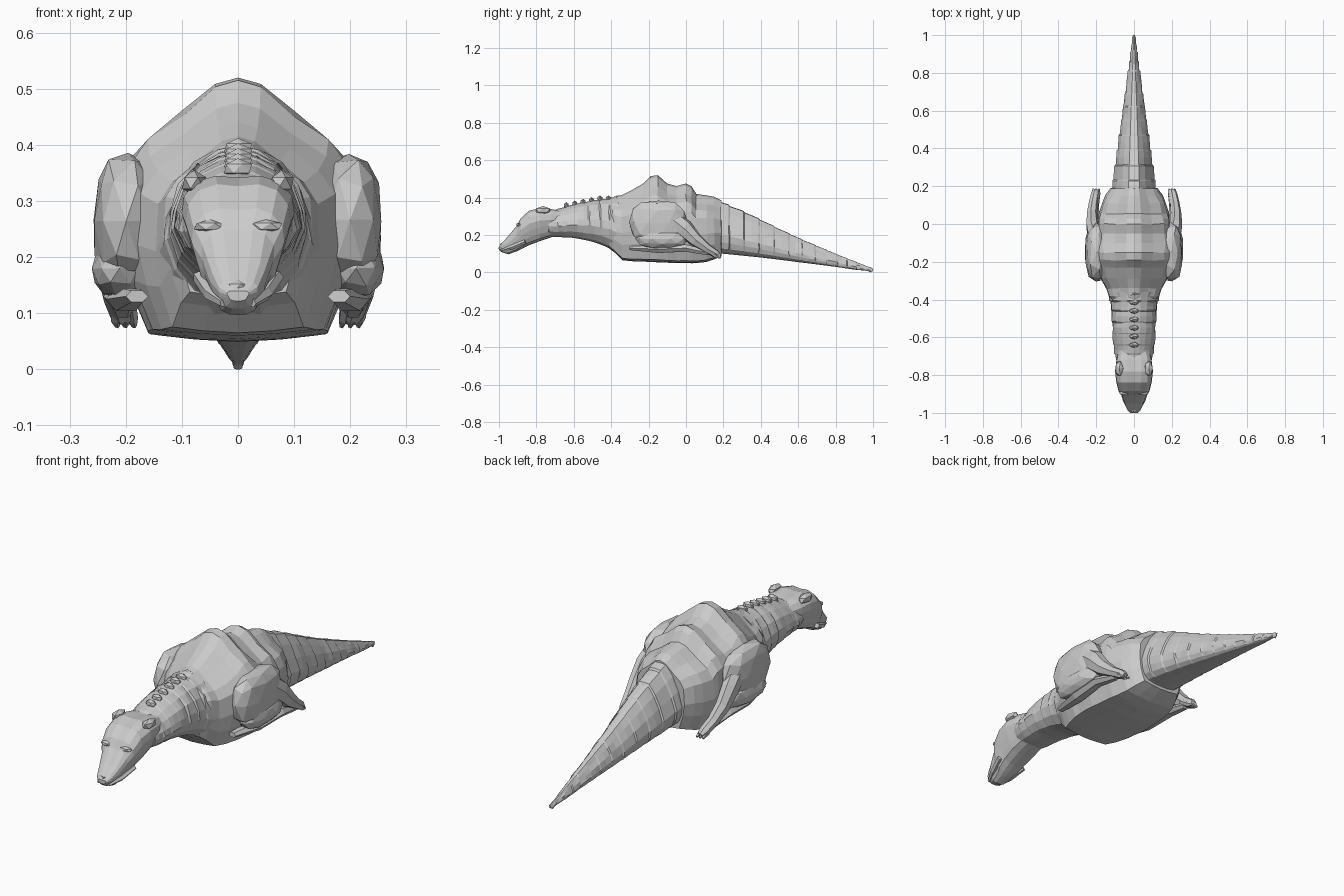
import bpy, bmesh, random
from mathutils import Vector
random.seed(4)

# Half cross-sections as (fraction of half width, fraction of height), top to bottom
BODY = [(0, 1), (.2, .975), (.5, .87), (.8, .77), (.97, .66), (1, .42), (.95, .24), (.78, .03), (.4, .01), (0, 0)]
NECK = [(0, 1), (.28, .97), (.56, .89), (.82, .74), (.97, .54), (1, .38), (.87, .19), (.62, .05), (.3, 0), (0, 0)]
TAIL = [(0, 1), (.25, .99), (.55, .82), (.82, .6), (1, .36), (.96, .22), (.85, .1), (.65, .03), (.3, 0), (0, 0)]
HEAD = [(0, .98), (.4, 1), (.75, .94), (.97, .8), (1, .62), (.9, .42), (.76, .22), (.6, .08), (.3, .01), (0, 0)]


def finish(name, bm):
    bmesh.ops.recalc_face_normals(bm, faces=bm.faces)
    me = bpy.data.meshes.new(name)
    bm.to_mesh(me)
    bm.free()
    ob = bpy.data.objects.new(name, me)
    bpy.context.collection.objects.link(ob)
    return ob


def skin(bm, rings):
    n = len(rings[0])
    for a, b in zip(rings, rings[1:]):
        for i in range(n):
            bm.faces.new((a[i], a[(i + 1) % n], b[(i + 1) % n], b[i]))
    bm.faces.new(rings[0])
    bm.faces.new(rings[-1])


def loft(name, rows, shape, jitter=0.0):
    """rows: (y, half width, top, bottom)"""
    bm = bmesh.new()
    rings = []
    for y, w, top, bot in rows:
        half = []
        for u, v in shape:
            j = random.uniform(-jitter, jitter) if 0 < u and .1 < v < .95 else 0
            half.append((u * w + j, y + j, bot + v * (top - bot) + j * .5))
        pts = half + [(-x, yy, z) for x, yy, z in half[-2:0:-1]]
        rings.append([bm.verts.new(p) for p in pts])
    skin(bm, rings)
    return finish(name, bm)


def banded(rows, cuts, grow):
    """Sample rows at the cuts, flaring the end of every band to make overlapping plates"""
    def at(y):
        for a, b in zip(rows, rows[1:]):
            if a[0] <= y <= b[0]:
                t = (y - a[0]) / (b[0] - a[0])
                return [p + (q - p) * t for p, q in zip(a, b)]
        return list(rows[-1])
    out = []
    for a, b in zip(cuts, cuts[1:]):
        for y, s in ((a + .004, 1 - grow), ((a + b) / 2, 1), (b - .002, 1 + grow)):
            _, w, t, bo = at(y)
            m, h = (t + bo) / 2, (t - bo) / 2
            out.append((y, w * s, m + h * s, m - h))
    return out


def lump(name, loc, size, power=1.0, sub=2, jitter=0.0):
    bm = bmesh.new()
    bmesh.ops.create_icosphere(bm, subdivisions=sub, radius=1)
    for v in bm.verts:
        c = [(abs(k) ** power) * (1 if k > 0 else -1) for k in v.co]
        v.co = Vector(loc) + Vector([c[i] * size[i] + random.uniform(-jitter, jitter) for i in range(3)])
    return finish(name, bm)


def tube(name, path, sides=7):
    """path: (x, y, z, x radius, cross radius)"""
    from math import cos, sin, tau
    bm = bmesh.new()
    rings = []
    for k, p in enumerate(path):
        a, b = path[max(k - 1, 0)], path[min(k + 1, len(path) - 1)]
        d = (Vector(b[:3]) - Vector(a[:3])).normalized()
        side = Vector((1, 0, 0))
        side = (side - d * side.dot(d)).normalized()
        up = d.cross(side)
        rings.append([bm.verts.new(Vector(p[:3]) + side * p[3] * cos(tau * i / sides) + up * p[4] * sin(tau * i / sides))
                      for i in range(sides)])
    skin(bm, rings)
    return finish(name, bm)


# Torso with humped back and flat belly
loft("torso", [(-.41, .11, .395, .13), (-.385, .13, .405, .11), (-.34, .15, .415, .065), (-.29, .175, .44, .06),
               (-.23, .195, .475, .058), (-.19, .2, .515, .056), (-.15, .205, .52, .054), (-.1, .205, .475, .052),
               (-.05, .2, .462, .05), (0, .195, .476, .05), (.03, .19, .46, .049), (.055, .185, .42, .05),
               (.11, .168, .412, .056), (.15, .15, .405, .07), (.19, .125, .385, .085)], BODY, .005)

# Neck with overlapping skin bands
neck = [(-.74, .085, .325, .195), (-.7, .1, .335, .19), (-.6, .112, .365, .185), (-.5, .116, .385, .165),
        (-.42, .123, .395, .135), (-.36, .14, .405, .09)]
loft("neck", banded(neck, [-.74, -.69, -.64, -.58, -.52, -.46, -.41, -.36], -.015), NECK, .003)
for i in range(7):
    y = -.64 + i * .045
    lump("neck_crest", (0, y, .358 + .036 * min(1, i / 4)), (.028, .015, .018), 1, 1)

# Tail with overlapping plates
tail = [(.17, .118, .385, .1), (.2, .114, .372, .1), (.3, .102, .33, .09), (.4, .088, .282, .08), (.5, .074, .232, .068),
        (.6, .06, .185, .055), (.7, .046, .142, .043), (.8, .032, .1, .03), (.9, .019, .06, .015), (1, .006, .02, .006)]
loft("tail", banded(tail, [.17, .23, .31, .39, .47, .55, .62, .69, .75, .81, .86, .91, .95, .975], .025)
     + [(.985, .009, .028, .0), (1, .004, .02, .008)], TAIL, .002)

# Wedge-shaped head
loft("head", [(-.67, .08, .33, .2), (-.72, .095, .338, .188), (-.78, .1, .345, .168), (-.84, .092, .33, .145),
              (-.885, .082, .287, .122), (-.905, .066, .25, .113), (-.95, .05, .195, .097),
              (-.985, .035, .157, .108), (-1, .02, .14, .122)], HEAD, .002)
lump("nose", (0, -.982, .146), (.022, .016, .014), 1, 1)

for s, tag in ((1, "right"), (-1, "left")):
    # Ears, brows and jaw
    lump(tag + "_ear", (s * .078, -.765, .332), (.024, .045, .023), 1, 1)
    lump(tag + "_brow", (s * .05, -.893, .255), (.032, .016, .012), 1, 1)
    tube(tag + "_lip", [(s * .07, -.86, .165, .012, .012), (s * .05, -.93, .135, .012, .013),
                        (s * .025, -.985, .118, .008, .008)], 5)
    # Folded limb: haunch, lower leg, foot and toes
    lump(tag + "_haunch", (s * .198, -.15, .265), (.06, .155, .122), .8, 2, .004)
    lump(tag + "_knee", (s * .21, -.13, .18), (.05, .14, .052), .85, 2, .003)
    tube(tag + "_lower_leg", [(s * .205, -.08, .29, .04, .05), (s * .22, -.01, .235, .035, .05),
                              (s * .222, .05, .175, .03, .038), (s * .215, .11, .13, .026, .026),
                              (s * .205, .16, .1, .024, .022), (s * .2, .18, .088, .016, .012)])
    tube(tag + "_shin_fold", [(s * .18, -.3, .13, .02, .012), (s * .2, -.15, .125, .035, .024),
                              (s * .21, 0, .13, .03, .022), (s * .205, .12, .105, .018, .015)], 6)
    for k in (-1, 0, 1):
        tube(tag + "_toe", [(s * (.207 + k * .012), .1, .135, .01, .014), (s * (.203 + k * .015), .16, .092, .01, .014),
                            (s * (.2 + k * .015), .185, .078, .005, .006)], 5)
